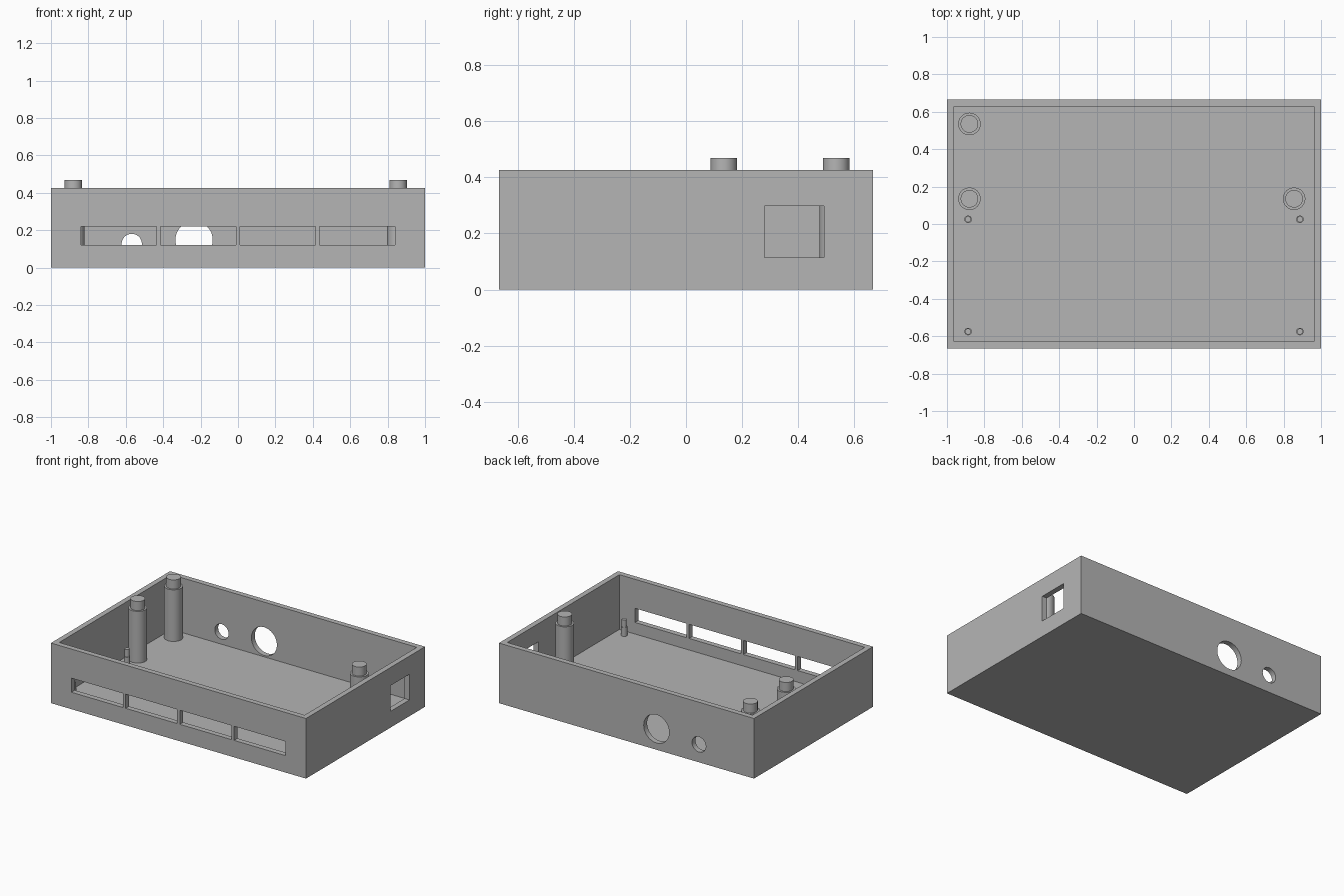
import bpy, bmesh, math
from mathutils import Matrix, Vector

cube = bpy.data.objects.get("Cube")
if cube:
    bpy.data.objects.remove(cube, do_unlink=True)

WIDTH, DEPTH, HEIGHT = 2.0, 1.333, 0.426
WALL, FLOOR = 0.038, 0.038

grey = bpy.data.materials.new("plain_grey")
grey.use_nodes = True
colour = (0.46, 0.46, 0.46, 1)
grey.diffuse_color = colour
grey.node_tree.nodes["Principled BSDF"].inputs["Base Color"].default_value = colour


def finish(name, bm, smooth=False):
    """Turn a bmesh into a grey object."""
    bmesh.ops.recalc_face_normals(bm, faces=bm.faces)
    mesh = bpy.data.meshes.new(name)
    bm.to_mesh(mesh)
    bm.free()
    mesh.materials.append(grey)
    obj = bpy.data.objects.new(name, mesh)
    bpy.context.collection.objects.link(obj)
    if smooth:
        bpy.ops.object.select_all(action='DESELECT')
        obj.select_set(True)
        bpy.context.view_layer.objects.active = obj
        bpy.ops.object.shade_smooth_by_angle(angle=math.radians(30))
    return obj


def box(name, low, high):
    low, high = Vector(low), Vector(high)
    bm = bmesh.new()
    bmesh.ops.create_cube(bm, size=1, matrix=Matrix.Translation((low + high) / 2)
                          @ Matrix.Diagonal((*(high - low), 1)))
    return finish(name, bm)


def cut(target, cutter):
    """Subtract the cutter from the target and discard it."""
    cutter.hide_render = True
    mod = target.modifiers.new("opening", 'BOOLEAN')
    mod.operation, mod.solver, mod.object = 'DIFFERENCE', 'EXACT', cutter
    bpy.context.view_layer.objects.active = target
    bpy.ops.object.modifier_apply(modifier=mod.name)
    bpy.data.objects.remove(cutter, do_unlink=True)


def stepped_post(name, x, y, radius, step, tip_radius, top):
    """Lathe a round post with a narrower tip, standing on the floor."""
    profile = [(0, FLOOR), (radius, FLOOR), (radius, step),
               (tip_radius, step), (tip_radius, top), (0, top)]
    bm = bmesh.new()
    verts = [bm.verts.new((r, 0, z)) for r, z in profile]
    edges = [bm.edges.new(pair) for pair in zip(verts, verts[1:])]
    bmesh.ops.spin(bm, geom=verts + edges, axis=(0, 0, 1), cent=(0, 0, 0),
                   angle=math.tau, steps=48)
    bmesh.ops.remove_doubles(bm, verts=bm.verts, dist=0.0001)
    obj = finish(name, bm, smooth=True)
    obj.location = (x, y, 0)


# Open tray
hx, hy = WIDTH / 2, DEPTH / 2
case = box("case", (-hx, -hy, 0), (hx, hy, HEIGHT))
cut(case, box("cavity", (WALL - hx, WALL - hy, FLOOR), (hx - WALL, hy - WALL, 1)))

# Four slots along the front
for i in range(4):
    x = -0.84 + i * 0.425
    cut(case, box("front_slot", (x, -hy - 0.1, 0.12), (x + 0.405, -hy + 0.1, 0.22)))

# Rectangular opening in the side wall
cut(case, box("side_opening", (hx - 0.1, 0.28, 0.115), (hx + 0.1, 0.492, 0.297)))

# Round holes in the back wall
for x, z, r in ((-0.235, 0.148, 0.1), (-0.568, 0.127, 0.054)):
    bm = bmesh.new()
    bmesh.ops.create_cone(bm, cap_ends=True, segments=48, radius1=r, radius2=r, depth=0.2,
                          matrix=Matrix.Translation((x, hy, z)) @ Matrix.Rotation(math.pi / 2, 4, 'X'))
    cut(case, finish("back_hole", bm))

bpy.ops.object.select_all(action='DESELECT')
case.select_set(True)
bpy.context.view_layer.objects.active = case
bpy.ops.object.shade_smooth_by_angle(angle=math.radians(30))

# Tall lid posts
for name, x, y in (("back_right_post", -0.88, 0.535),
                   ("middle_right_post", -0.88, 0.135),
                   ("middle_left_post", 0.856, 0.135)):
    stepped_post(name, x, y, 0.06, 0.404, 0.047, 0.468)

# Small board pins
for side, x in (("right", -0.887), ("left", 0.887)):
    for end, y in (("front", -0.575), ("middle", 0.025)):
        stepped_post(f"{end}_{side}_pin", x, y, 0.02, 0.1, 0.016, 0.152)
